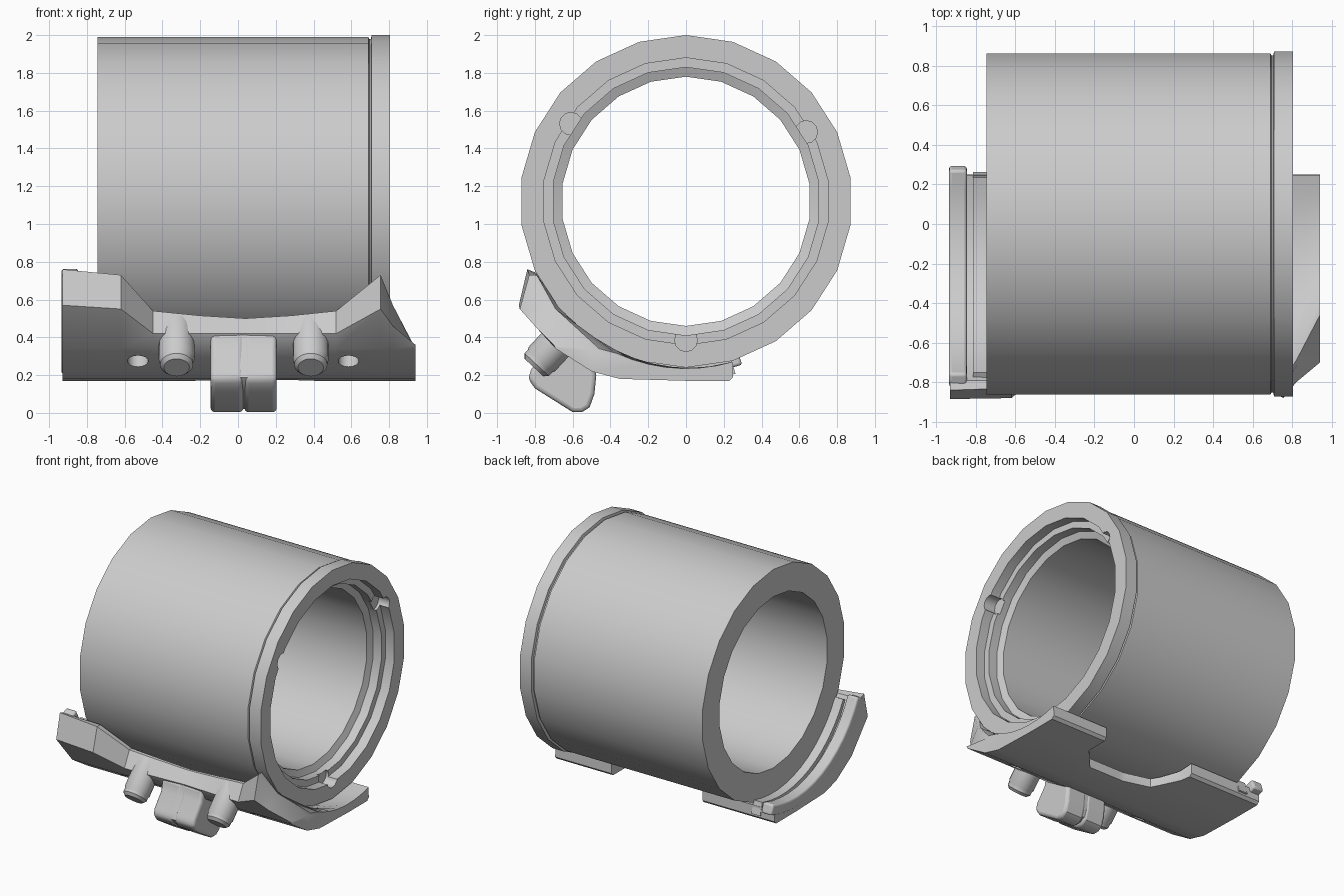
import bpy, bmesh, math
from mathutils import Vector

if "Cube" in bpy.data.objects:
    bpy.data.objects.remove(bpy.data.objects["Cube"])

CZ = 1.12  # height of the tube axis


def finish(name, bm, angle=35):
    bmesh.ops.recalc_face_normals(bm, faces=bm.faces)
    me = bpy.data.meshes.new(name)
    bm.to_mesh(me)
    bm.free()
    ob = bpy.data.objects.new(name, me)
    bpy.context.collection.objects.link(ob)
    smooth(ob, angle)
    return ob


def smooth(ob, angle=35):
    bpy.ops.object.select_all(action='DESELECT')
    ob.select_set(True)
    bpy.context.view_layer.objects.active = ob
    bpy.ops.object.shade_smooth_by_angle(angle=math.radians(angle))


def loft(name, rings, closed=False):
    """Skin a list of equal-length point loops; cap the ends unless closed."""
    bm = bmesh.new()
    vs = [[bm.verts.new(p) for p in r] for r in rings]
    n = len(vs[0])
    pairs = list(zip(vs, vs[1:])) + ([(vs[-1], vs[0])] if closed else [])
    for a, b in pairs:
        for i in range(n):
            j = (i + 1) % n
            bm.faces.new((a[i], a[j], b[j], b[i]))
    if not closed:
        bm.faces.new(vs[0])
        bm.faces.new(vs[-1])
    return finish(name, bm)


def prism_x(name, yz, x0, x1):
    return loft(name, [[(x, y, z) for y, z in yz] for x in (x0, x1)])


def rod(name, p, q, stations, seg=20):
    """Turned rod from p to q; stations are (fraction, radius)."""
    p, q = Vector(p), Vector(q)
    rot = (q - p).to_track_quat('Z', 'Y')
    rings = [[p.lerp(q, t) + rot @ Vector((r * math.cos(k * math.tau / seg),
                                          r * math.sin(k * math.tau / seg), 0))
              for k in range(seg)] for t, r in stations]
    return loft(name, rings)


def cut(ob, cutter):
    m = ob.modifiers.new('cut', 'BOOLEAN')
    m.operation, m.solver, m.object = 'DIFFERENCE', 'EXACT', cutter
    bpy.context.view_layer.objects.active = ob
    bpy.ops.object.modifier_apply(modifier=m.name)
    bpy.data.objects.remove(cutter)
    smooth(ob)


def bevel(ob, width, seg=3):
    m = ob.modifiers.new('bevel', 'BEVEL')
    m.width, m.segments, m.limit_method = width, seg, 'ANGLE'
    m.angle_limit = math.radians(40)
    bpy.context.view_layer.objects.active = ob
    bpy.ops.object.modifier_apply(modifier=m.name)
    smooth(ob)


# Tube with collar and stepped bore, turned about the x axis
SEG = 22
profile = [(-.745, .87), (.69, .87), (.695, .86), (.703, .86), (.708, .88), (.805, .88),
           (.805, .76), (.73, .76), (.73, .71), (.66, .71), (.64, .66), (-.745, .66)]
tube = loft('tube', [[(x, r * math.sin(k * math.tau / SEG), CZ + r * math.cos(k * math.tau / SEG))
                      for x, r in profile] for k in range(SEG)], closed=True)

# Three locating notches in the collar
for deg in (30, 146, 270):
    a = math.radians(deg)
    y, z = .735 * math.cos(a), CZ + .735 * math.sin(a)
    cut(tube, rod('notch_cutter', (.71, y, z), (.9, y, z), [(0, .06), (1, .06)], 12))

# Saddle plate: sections along x with a changing front edge
wing = [(-.88, .55), (-.83, .73), (-.79, .73)]
valley = [(-.74, .42), (-.68, .54), (-.65, .54)]
stations = [(-.93, [(-.885, .57), (-.84, .76), (-.79, .74)]), (-.62, wing), (-.45, valley),
            (-.2, [(-.73, .42), (-.66, .515), (-.635, .515)]),
            (.04, [(-.72, .42), (-.65, .50), (-.63, .50)]),
            (.28, [(-.73, .42), (-.66, .515), (-.635, .515)]),
            (.52, valley), (.755, wing),
            (.82, [(-.80, .46), (-.72, .57), (-.69, .55)]),
            (.94, [(-.70, .36), (-.49, .33), (-.46, .34)])]


def section(x, tip):
    under = [(.25, .19), (.23, .17), (0, .17), (-.35, .18), (-.5, .22), (-.69, .34)]
    a0 = math.atan2(tip[2][1] - CZ, tip[2][0])
    a0 = a0 if a0 < 0 else a0 - math.tau
    a1 = math.atan2(.26 - CZ, .25)
    arc = [(.885 * math.cos(a), CZ + .885 * math.sin(a))
           for a in (a0 + (a1 - a0) * i / 8 for i in range(1, 9))]
    return [(x, y, z) for y, z in under + tip + arc]


saddle = loft('saddle_plate', [section(x, t) for x, t in stations])

# Opening at the back of the saddle between the two feet
gap = [(-.34, .4), (-.3, .15), (-.2, -.06), (0, -.12), (.3, -.12), (.46, .06), (.46, .4)]
cut(saddle, loft('gap_cutter', [[(x, y, z) for x, y in gap] for z in (.1, .4)]))

# Screw holes
for x in (-.53, .585):
    cut(saddle, rod('hole_cutter', (x, -.68, .17), (x, -.52, .345), [(0, .055), (1, .055)], 16))

# Rolled lip along the left end of the saddle
lip = []
for r, order in ((.915, 1), (.835, -1)):
    pts = [(r * math.cos(a), CZ + r * math.sin(a))
           for a in (math.radians(-71 - 84 * i / 12) for i in range(13))]
    lip += pts[::order]
end_lip = prism_x('end_lip', lip, -.935, -.845)
bevel(end_lip, .015)

# Ridge joining the lip to the tube end
ridge = []
for r, order in ((.95, 1), (.85, -1)):
    pts = [(r * math.cos(a), CZ + r * math.sin(a))
           for a in (math.radians(-74 - 78 * i / 12) for i in range(13))]
    ridge += pts[::order]
prism_x('end_ridge', ridge, -.815, -.74)

# Pegs on the front face
for name, x in (('peg_left', -.325), ('peg_right', .385)):
    rod(name, (x, -.60, .46), (x, -.805, .24),
        [(0, .095), (.8, .095), (.84, .088), (.93, .088), (1, .068)])

# Split clamp tab
tab = [(-.50, .30), (-.475, .20), (-.485, .10), (-.51, .03), (-.55, .004), (-.60, .004),
       (-.80, .13), (-.835, .18), (-.82, .23), (-.74, .33), (-.72, .42), (-.60, .42)]
for name, x0, x1 in (('tab_left', -.145, .028), ('tab_right', .034, .205)):
    bevel(prism_x(name, tab, x0, x1), .022)
prism_x('tab_seam', [(y * .98 - .012, z * .94 + .018) for y, z in tab], .01, .05)
